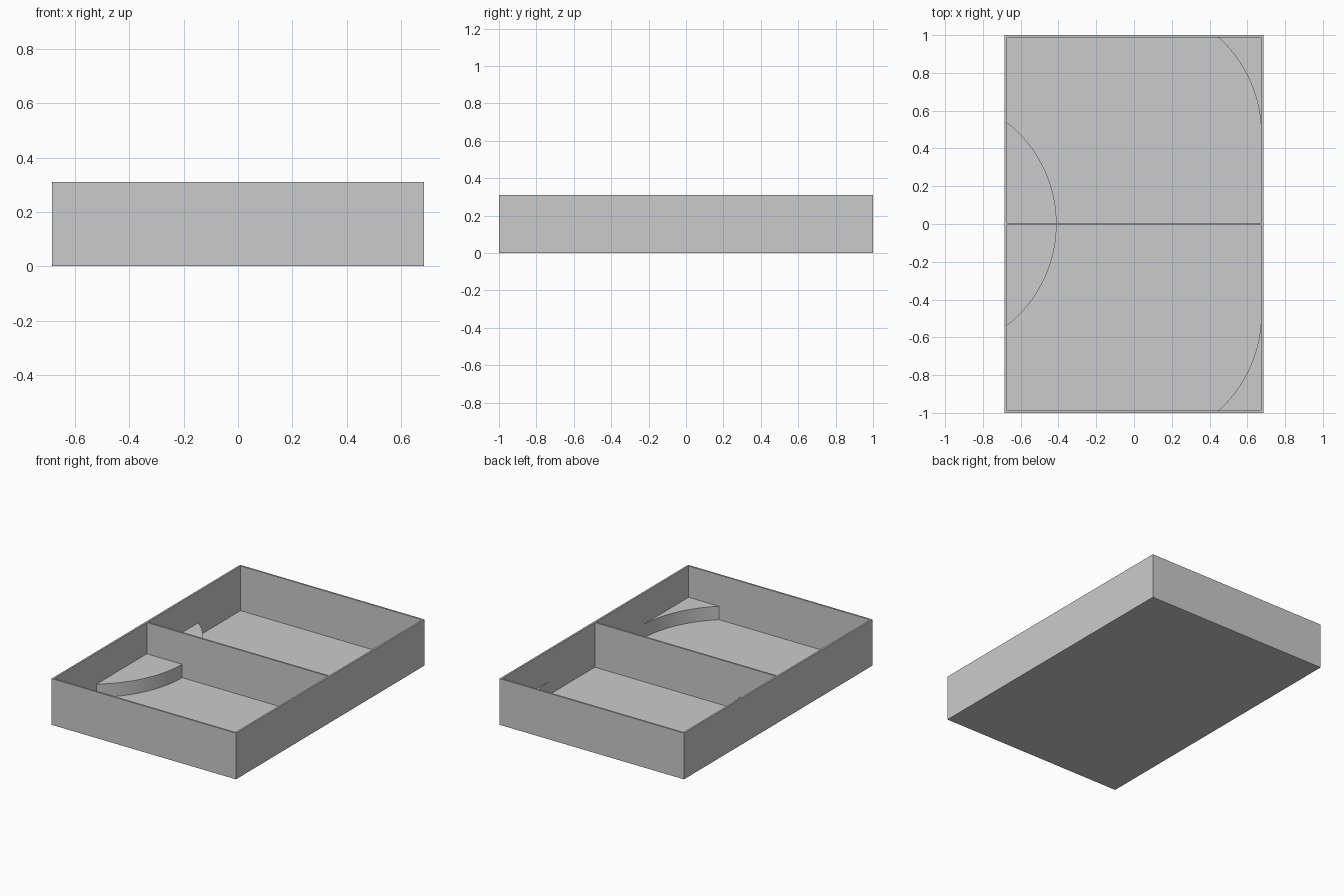
import bpy, bmesh
from math import sqrt

if "Cube" in bpy.data.objects:
    bpy.data.objects.remove(bpy.data.objects["Cube"])

HX, HY, H = 0.685, 1.0, 0.31      # outer half sizes and height
T = 0.012                         # wall thickness
FLOOR, STEP = 0.01, 0.1           # floor and raised shelf levels
IX, IY = HX - T, HY - T
R = 0.683                         # radius of the curved shelf edges
SEG = 24


def prism(name, pts, z0, z1):
    """Extrude a flat outline upwards."""
    bm = bmesh.new()
    face = bm.faces.new([bm.verts.new((x, y, z0)) for x, y in pts])
    top = bmesh.ops.extrude_face_region(bm, geom=[face])["geom"]
    bmesh.ops.translate(bm, vec=(0, 0, z1 - z0),
                        verts=[v for v in top if isinstance(v, bmesh.types.BMVert)])
    bmesh.ops.recalc_face_normals(bm, faces=bm.faces)
    mesh = bpy.data.meshes.new(name)
    bm.to_mesh(mesh)
    bm.free()
    ob = bpy.data.objects.new(name, mesh)
    bpy.context.collection.objects.link(ob)
    return ob


def rect(x0, x1, y0, y1):
    return [(x0, y0), (x1, y0), (x1, y1), (x0, y1)]


def smooth(ob):
    bpy.ops.object.select_all(action='DESELECT')
    ob.select_set(True)
    bpy.context.view_layer.objects.active = ob
    bpy.ops.object.shade_smooth_by_angle(angle=0.5)


# Tray: a block with two pockets, leaving thin walls, floor and divider
tray = prism("tray", rect(-HX, HX, -HY, HY), 0, H)
for label, s in (("front", -1), ("back", 1)):
    y0, y1 = sorted((s * T / 2, s * IY))
    pocket = prism(label + "_pocket_cutter", rect(-IX, IX, y0, y1), FLOOR, H + 0.1)
    cut = tray.modifiers.new(label + "_pocket", 'BOOLEAN')
    cut.operation, cut.solver, cut.object = 'DIFFERENCE', 'EXACT', pocket
    bpy.context.view_layer.objects.active = tray
    bpy.ops.object.modifier_apply(modifier=cut.name)
    bpy.data.objects.remove(pocket)

# Raised shelves, mirrored into both compartments
LC = -0.41 - R                    # centre of the left arc, on the divider line
left_end = sqrt(R * R - (-IX - LC) ** 2)
RCX, RCY = IX - R, 0.48           # centre of the right arc
for label, s in (("front", -1), ("back", 1)):
    # rounded shelf beside the divider
    ys = [T / 2 + (left_end - T / 2) * i / SEG for i in range(SEG + 1)]
    pts = [(-IX, T / 2)] + [(LC + sqrt(R * R - y * y), y) for y in ys]
    smooth(prism(label + "_inner_shelf", [(x, s * y) for x, y in pts], FLOOR, STEP))

    # corner shelf with a concave edge
    ys = [RCY + (IY - RCY) * i / SEG for i in range(SEG + 1)]
    pts = [(IX, IY)] + [(RCX + sqrt(R * R - (y - RCY) ** 2), y) for y in reversed(ys)]
    smooth(prism(label + "_corner_shelf", [(x, s * y) for x, y in pts], FLOOR, STEP))

smooth(tray)
